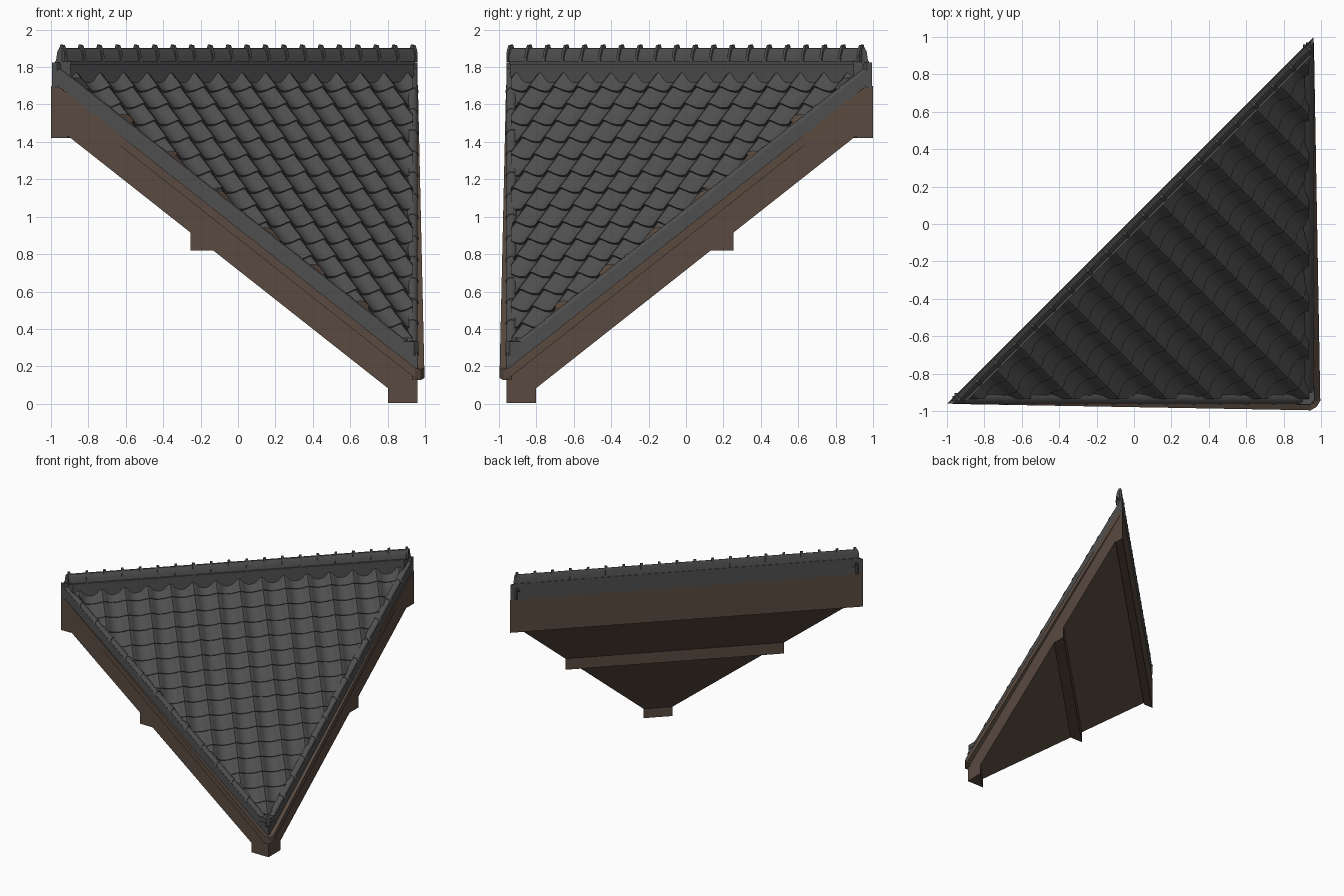
import bpy, bmesh, math
from mathutils import Vector

if "Cube" in bpy.data.objects:
    bpy.data.objects.remove(bpy.data.objects["Cube"])

R2 = math.sqrt(2)
E = 0.96            # outer edge planes: y = -E and x = E
K = 1.115           # drop per unit of horizontal run


def mat(name, c):
    m = bpy.data.materials.new(name)
    m.diffuse_color = (*c, 1)
    m.use_nodes = True
    m.node_tree.nodes["Principled BSDF"].inputs["Base Color"].default_value = m.diffuse_color
    return m


GREY = mat("slate_grey", (0.078, 0.078, 0.079))
WOOD = mat("brown_wood", (0.098, 0.068, 0.050))


def w(s):           # height of the timber top at run s from the ridge
    return 1.70 - K * s


def pos(u, s, z):   # u along the ridge, s down the slope
    return Vector(((u + s) / R2, (u - s) / R2, z))


def clip(bm, co, no, fill=True):
    # cut away everything on the positive side of the plane
    g = bm.verts[:] + bm.edges[:] + bm.faces[:]
    r = bmesh.ops.bisect_plane(bm, geom=g, plane_co=co, plane_no=no, clear_outer=True)
    if fill:
        es = [e for e in r['geom_cut'] if isinstance(e, bmesh.types.BMEdge)]
        if es:
            bmesh.ops.edgeloop_fill(bm, edges=es)


def clip_triangle(bm, e, fill=True):
    clip(bm, (0, -e, 0), (0, -1, 0), fill)
    clip(bm, (e, 0, 0), (1, 0, 0), fill)


def finish(bm, name, m, smooth=False, recalc=True):
    if recalc:
        bmesh.ops.recalc_face_normals(bm, faces=bm.faces[:])
    me = bpy.data.meshes.new(name)
    bm.to_mesh(me)
    bm.free()
    ob = bpy.data.objects.new(name, me)
    bpy.context.collection.objects.link(ob)
    me.materials.append(m)
    if smooth:
        bpy.ops.object.select_all(action='DESELECT')
        ob.select_set(True)
        bpy.context.view_layer.objects.active = ob
        bpy.ops.object.shade_smooth_by_angle(angle=math.radians(35))
    return ob


def loft(bm, a, b):  # closed prism between two matching rings
    va, vb = [bm.verts.new(p) for p in a], [bm.verts.new(p) for p in b]
    n = len(va)
    for i in range(n):
        j = (i + 1) % n
        bm.faces.new((va[i], va[j], vb[j], vb[i]))
    bm.faces.new(va[::-1])
    bm.faces.new(vb)


def prism(name, prof, m, e=E, u0=-1.6, u1=1.6, smooth=False):
    # profile in (s, z), run along the ridge, trimmed to the corner triangle
    bm = bmesh.new()
    loft(bm, [pos(u0, s, z) for s, z in prof], [pos(u1, s, z) for s, z in prof])
    clip_triangle(bm, e)
    return finish(bm, name, m, smooth)


# timber deck and the three beams beneath it
D = 0.228
prism("timber_deck", [(0.035, w(0.035)), (1.5, w(1.5)), (1.5, 0.09), (1.25, 0.09), (1.25, w(1.25) - D),
                      (0.035, w(0.035) - D)], WOOD)
prism("ridge_beam", [(-0.028, 1.70), (0.035, 1.66), (0.035, 1.42), (-0.028, 1.42)], WOOD)
for name, s0, s1, zb in (("middle_beam", 0.50, 0.59, 0.82), ("eave_beam", 1.245, 1.40, 0.005)):
    zt = 0.09 if s1 > 1 else w(s1) - D
    prism(name, [(s0, max(w(s0) - D, zt)), (s1, max(zt, zb + 0.002)), (s1, zb), (s0, zb)], WOOD)

# tapering wooden trim boards along both sloping edges
for flip in (False, True):
    bm = bmesh.new()
    rings = []
    for x, out in ((-0.97, 0.002), (0.945, 0.036), (0.977, 0.017)):
        ring = []
        for o, dz in ((out, -0.004), (out, -0.06), (-0.03, -0.06), (-0.03, -0.004)):
            y = -E - o
            z = w((min(x, 0.96) + E) / R2) + dz
            ring.append((-y, -x, z) if flip else (x, y, z))
        rings.append(ring)
    loft(bm, rings[0], rings[1])
    loft(bm, rings[1], rings[2])
    finish(bm, "trim_board_right" if flip else "trim_board_front", WOOD)

# overlapping wavy tile courses
PITCH, ROW, SUB = 0.179, 0.081, 10
th = math.atan(K)
bm = bmesh.new()
nu = 17 * SUB
for r in range(17):
    prev = None
    for ds, lift in ((0, 0.0), (ROW, 0.012), (ROW, -0.003)):
        line = []
        for i in range(nu + 1):
            u = (i / SUB - 8.5) * PITCH
            a = 2 * math.pi * u / PITCH
            h = 0.020 * math.cos(a + 0.45 * math.sin(a)) + lift
            s = 0.005 + r * ROW + ds
            line.append(bm.verts.new(pos(u, s + h * math.sin(th), w(s) + 0.074 + h * math.cos(th))))
        if prev:
            for i in range(nu):
                bm.faces.new((prev[i], line[i], line[i + 1], prev[i + 1]))
        prev = line
clip_triangle(bm, 0.935, False)
for f in bm.faces:
    f.normal_update()
if sum(f.normal.z for f in bm.faces) < 0:
    bmesh.ops.reverse_faces(bm, faces=bm.faces[:])
finish(bm, "roof_tiles", GREY, True, recalc=False)


# verge: flat side strip plus stepped rounded caps on both sloping edges
def verge(flip):
    side = "right" if flip else "front"

    def P(x, y, dz):
        z = w((x + E) / R2) + dz
        return (-y, -x, z) if flip else (x, y, z)

    bm = bmesh.new()
    sec = [(-E - 0.001, -0.003), (-E - 0.001, 0.08), (-0.92, 0.08), (-0.92, -0.003)]
    loft(bm, [P(-0.97, *q) for q in sec], [P(0.96, *q) for q in sec])
    finish(bm, "verge_strip_" + side, GREY)
    bm = bmesh.new()
    n = 13
    for i in range(n):
        x0, x1 = -0.96 + i * 1.86 / n, -0.96 + (i + 1) * 1.86 / n

        def ring(x, k):
            return [P(x, -0.932 - (0.028 + k) * math.cos(math.pi * j / 6),
                      0.074 + (0.028 + k) * math.sin(math.pi * j / 6)) for j in range(7)]
        loft(bm, ring(x0, 0), ring(x1, 0.001))
        loft(bm, ring(x1 - 0.02, 0.004), ring(x1, 0.004))   # collar at each joint
    finish(bm, "verge_caps_" + side, GREY, True)


verge(False)
verge(True)

# ridge: back plate, upright base, ledge, rounded capping and collars
prism("ridge_back_plate", [(-0.024, 1.69), (-0.024, 1.825), (-0.004, 1.825), (-0.004, 1.69)], GREY, e=0.961)
prism("ridge_base", [(-0.01, 1.69), (-0.01, 1.82), (0.03, 1.82), (0.034, 1.66)], GREY, e=0.94)
prism("ridge_ledge", [(-0.024, 1.814), (-0.024, 1.832), (0.036, 1.832), (0.036, 1.814)], GREY, e=0.945)


def cap_profile(k):
    pts = [(-0.02 - k * 0.2, 1.825)]
    for ds, z in ((-0.014, 1.885), (-0.006, 1.903), (0.003, 1.9), (0.014, 1.88), (0.022, 1.855), (0.027, 1.828)):
        pts.append((ds + k * (0.3 if ds > 0 else -0.2), z + k * (z - 1.828) / 0.075))
    return pts


prism("ridge_capping", cap_profile(0), GREY, e=0.946, smooth=True)
for i in range(20):
    u = (i - 9.5) * 0.1395
    prism("ridge_collar_%02d" % (i + 1), cap_profile(0.017), GREY, e=0.96, u0=u - 0.009, u1=u + 0.009, smooth=True)

# stacked end cap on the low corner
for i, (z0, z1, lo, hi) in enumerate(((0.258, 0.292, 0.87, 0.967), (0.297, 0.333, 0.872, 0.966))):
    bm = bmesh.new()
    c = 0.025
    plan = [(lo, -lo), (lo, -hi), (hi - c, -hi), (hi, -hi + c), (hi, -lo)]
    loft(bm, [(x, y, z0) for x, y in plan], [(x, y, z1) for x, y in plan])
    finish(bm, "corner_cap_%d" % (i + 1), GREY)
bm = bmesh.new()
plan = [(0.89, -0.89), (0.89, -0.955), (0.945, -0.961), (0.961, -0.945), (0.955, -0.89)]
loft(bm, [(x, y, 0.18) for x, y in plan], [(x, y, 0.31) for x, y in plan])
finish(bm, "corner_block", GREY)
